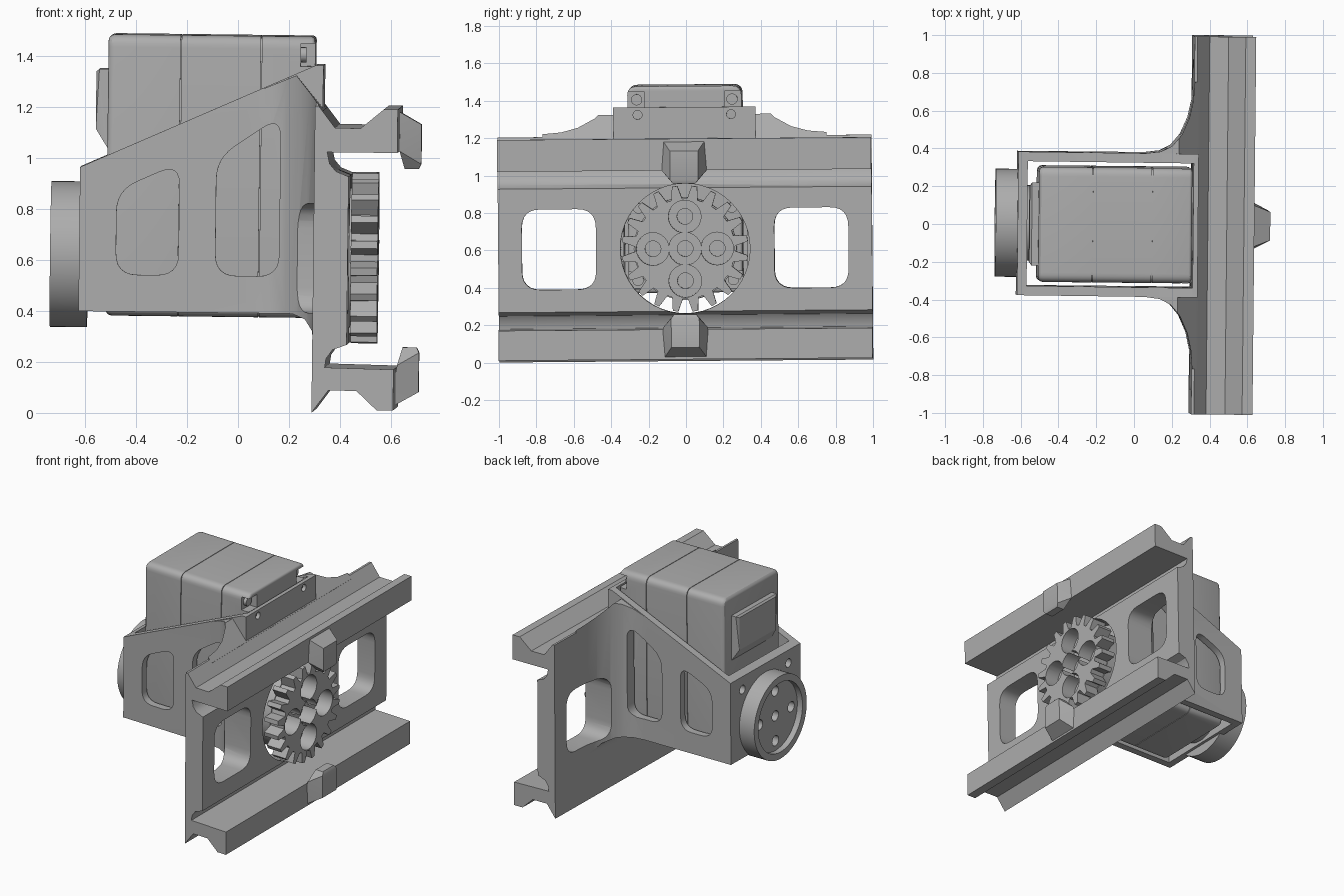
import bpy, bmesh, math
from mathutils import Vector, Matrix

if "Cube" in bpy.data.objects:
    bpy.data.objects.remove(bpy.data.objects["Cube"])

grey = bpy.data.materials.new("plain grey")
grey.use_nodes = True
GREY = (0.42, 0.42, 0.42, 1)
grey.diffuse_color = GREY
grey.node_tree.nodes["Principled BSDF"].inputs["Base Color"].default_value = GREY

MID = 0.615   # height of the gear axis
parts = []


def finish(name, bm):
    bmesh.ops.recalc_face_normals(bm, faces=bm.faces)
    me = bpy.data.meshes.new(name)
    bm.to_mesh(me)
    bm.free()
    me.materials.append(grey)
    ob = bpy.data.objects.new(name, me)
    bpy.context.collection.objects.link(ob)
    parts.append(ob)
    return ob


def prism(name, pts, axis, a, b, soft_end=0):
    """Extrude a 2D outline along an axis from a to b."""
    place = {"x": lambda u, v, t: (t, u, v),
             "y": lambda u, v, t: (u, t, v),
             "z": lambda u, v, t: (u, v, t)}[axis]
    bm = bmesh.new()
    face = bm.faces.new([bm.verts.new(place(u, v, a)) for u, v in pts])
    start = list(face.edges)
    out = bmesh.ops.extrude_face_region(bm, geom=[face], use_keep_orig=True)
    verts = [g for g in out["geom"] if isinstance(g, bmesh.types.BMVert)]
    bmesh.ops.translate(bm, verts=verts, vec=place(0, 0, b - a))
    if soft_end:
        bmesh.ops.recalc_face_normals(bm, faces=bm.faces)
        bmesh.ops.bevel(bm, geom=start, offset=soft_end, segments=3,
                        profile=0.5, affect="EDGES")
    return finish(name, bm)


def hull(name, pts):
    bm = bmesh.new()
    for p in pts:
        bm.verts.new(p)
    bmesh.ops.convex_hull(bm, input=bm.verts)
    return finish(name, bm)


def circle(r, y=0, z=MID, n=48):
    return [(y + r * math.cos(i * math.tau / n), z + r * math.sin(i * math.tau / n))
            for i in range(n)]


def rounded(pts, d, n=6):
    """Round every corner of an outline."""
    res, pts = [], [Vector(p) for p in pts]
    for i, p in enumerate(pts):
        a = p + (pts[i - 1] - p).normalized() * d
        c = p + (pts[(i + 1) % len(pts)] - p).normalized() * d
        for k in range(n + 1):
            t = k / n
            res.append(tuple(a * (1 - t) ** 2 + p * 2 * t * (1 - t) + c * t * t))
    return res


def rect(u0, u1, v0, v1):
    return [(u0, v0), (u1, v0), (u1, v1), (u0, v1)]


def combine(ob, other, op="DIFFERENCE"):
    mod = ob.modifiers.new("cut", "BOOLEAN")
    mod.operation, mod.object, mod.solver = op, other, "EXACT"
    bpy.context.view_layer.objects.active = ob
    bpy.ops.object.modifier_apply(modifier=mod.name)
    parts.remove(other)
    bpy.data.objects.remove(other)


# Rail plate with its two grooved rails
rail = [(.305, .012), (.37, .10), (.48, .10), (.56, .025), (.625, .025), (.625, .185),
        (.355, .19), (.36, .225), (.385, .26), (.44, .28),
        (.44, .94), (.39, .96), (.365, .99), (.355, 1.035), (.63, 1.035),
        (.63, 1.205), (.575, 1.205), (.485, 1.13), (.385, 1.13), (.32, 1.215), (.305, 1.215)]
bracket = prism("mounting_bracket", rail, "y", -1, 1)

# Servo cage: sloped box plus flared walls blending into the plate
cage = prism("cage", [(-.62, .395), (.33, .395), (.33, 1.37), (.30, 1.37), (-.62, .96)],
             "y", -.38, .38)
curve = [(.05, .38), (.13, .39), (.19, .42), (.24, .48), (.28, .57), (.30, .66), (.307, .76),
         (.335, .76)]
flare = prism("flare", curve + [(x, -y) for x, y in reversed(curve)], "z", .2, 1.5)
side = prism("flare_side", [(0, .395), (.22, .395), (.27, .375), (.30, .33), (.31, .25),
                            (.34, .25), (.34, 1.19), (.32, 1.215), (.225, 1.33), (0, 1.235)],
             "y", -1, 1)
combine(flare, side, "INTERSECT")
combine(cage, flare, "UNION")
combine(bracket, cage, "UNION")

# Pocket, gear opening and lightening windows
combine(bracket, prism("pocket", rect(-.57, .304, -.33, .33), "z", -.5, 2))
combine(bracket, prism("gear_opening", circle(.347), "x", .2, .6))
for s in (-1, 1):
    box = rect(s * .675 - .198, s * .675 + .198, .40, .83)
    combine(bracket, prism("plate_window", rounded(box, .1), "x", 0, .6))
    combine(bracket, prism("panel_hole", circle(.024, s * .25, 1.33, 16), "x", .25, .5))
    combine(bracket, prism("wall_hole", circle(.03, s * .25, .87, 16), "x", -.7, -.5))
for left, right, low, high in ((-.475, -.23, .87, .98), (-.085, .165, 1.0, 1.17)):
    outline = [(left, .54), (right, .54), (right, high), (left, low)]
    combine(bracket, prism("wall_window", rounded(outline, .085), "y", -.6, .6))

# Alignment nubs in the middle of both rails
for name, flip in (("upper_nub", False), ("lower_nub", True)):
    pts = []
    for x, y, z in ((.60, .12, 1.205), (.63, .12, 1.035), (.715, .075, 1.14),
                    (.715, .075, .985), (.65, .06, .965), (.705, .06, .965)):
        z = 1.23 - z if flip else z
        pts += [(x, y, z), (x, -y, z)]
    hull(name, pts)

# Five-hole cross pattern shared by the discs and the gear
spots = [(0, 0), (.172, 0), (-.172, 0), (0, .172), (0, -.172)]


def drill(ob, r, a, b):
    for y, z in spots:
        combine(ob, prism("drill", circle(r, y, MID + z, 24), "x", a, b))


# Rear pivot disc with recessed face
pivot = prism("rear_pivot_disc", circle(.286, 0, MID, 64), "x", -.735, -.59)
combine(pivot, prism("recess", circle(.24), "x", -.8, -.695))
drill(pivot, .035, -.8, -.5)
prism("rear_shaft", circle(.2), "x", -.60, -.5)

# Drive gear
teeth, gear_pts = 20, []
for i in range(teeth):
    for r, f in ((.268, -.34), (.338, -.14), (.338, .14), (.268, .34)):
        a = (i + f) * math.tau / teeth + math.pi / 2 + math.pi / teeth
        gear_pts.append((r * math.cos(a), MID + r * math.sin(a)))
gear = prism("drive_gear", gear_pts, "x", .445, .55)
drill(gear, .0875, .40, .60)

# Horn disc between servo and gear
horn = prism("servo_horn", circle(.275), "x", .30, .446)
drill(horn, .042, .40, .5)

# Servo body in three sections split by thin seams
low, high = .378, 1.482
shell = rounded(rect(-.305, .305, low, high), .05)
prism("servo_back", shell, "x", -.515, -.232, soft_end=.025)
prism("servo_middle", shell, "x", -.228, .083)
front = prism("servo_front", shell, "x", .296, .087, soft_end=.015)
inner = rounded(rect(-.298, .298, low + .007, high - .007), .05)
prism("servo_core", inner, "x", -.4, .2)
for s in (-1, 1):
    edges = sorted((s * .215, s * .4))
    for z0, z1 in ((1.365, 1.455), (.40, .49)):
        combine(front, prism("notch", rect(*edges, z0, z1), "x", .24, .4))
        prism("servo_screw", circle(.03, s * .255, (z0 + z1) / 2, 16), "x", .2, .262)
    prism("case_bolt", circle(.028, s * .25, .83, 16), "x", .28, .315)

# Raised cover on the back of the servo
hull("servo_cover", [(x, s * y, z) for s in (-1, 1) for x, y, z in
                     ((-.50, .22, 1.035), (-.515, .22, 1.035), (-.562, .20, 1.11),
                      (-.562, .20, 1.335), (-.55, .22, 1.345), (-.50, .22, 1.345))])

# Slight overall lean, then shading
pivot_point = Vector((0, 0, .6))
lean = (Matrix.Translation(pivot_point) @ Matrix.Rotation(-.01, 4, "Z")
        @ Matrix.Rotation(.012, 4, "Y") @ Matrix.Rotation(.008, 4, "X")
        @ Matrix.Translation(-pivot_point))
bpy.ops.object.select_all(action="DESELECT")
for ob in parts:
    ob.data.transform(lean)
    ob.select_set(True)
bpy.context.view_layer.objects.active = parts[0]
bpy.ops.object.shade_smooth_by_angle(angle=math.radians(30))
